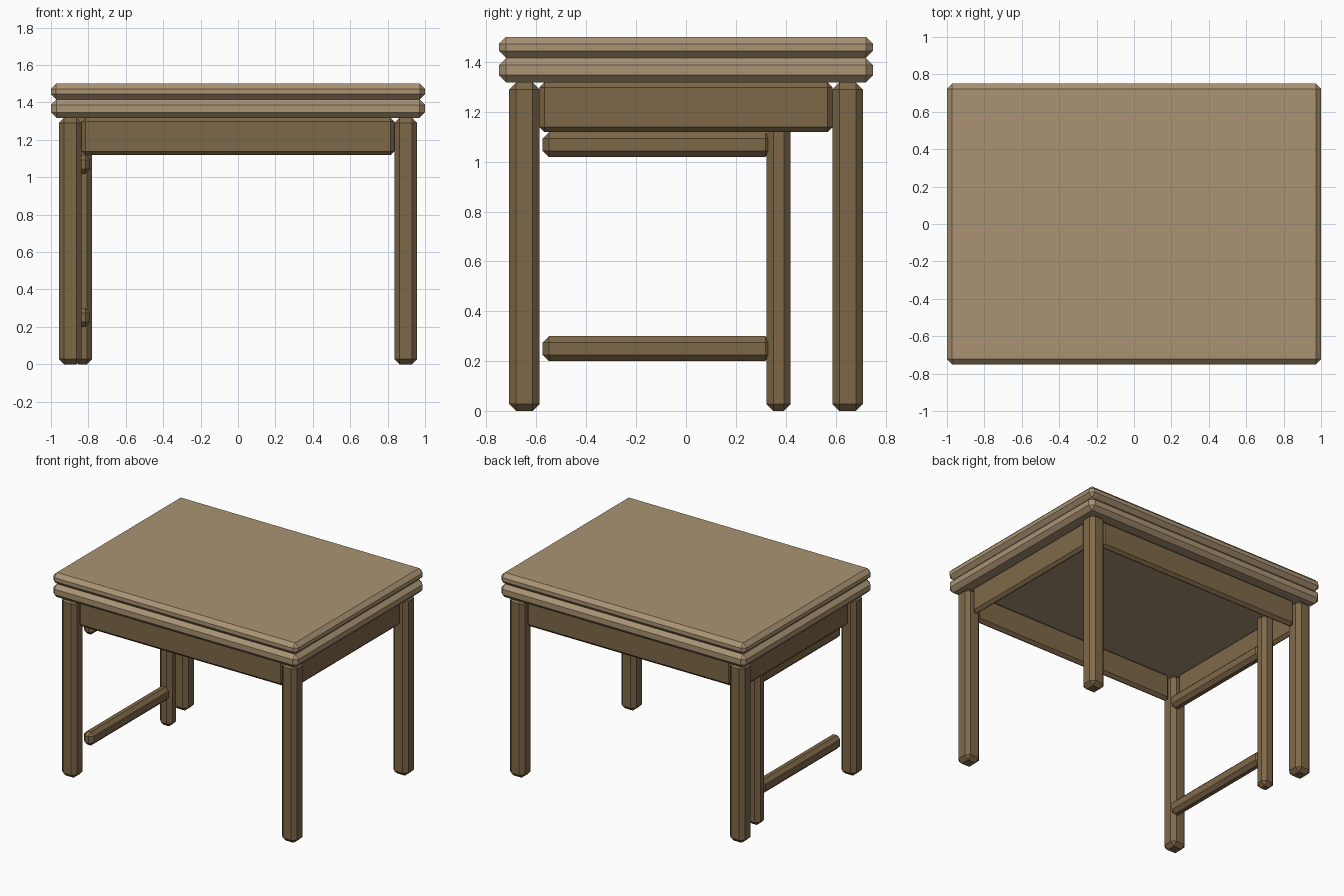
import bpy

if "Cube" in bpy.data.objects:
    bpy.data.objects.remove(bpy.data.objects["Cube"])


def material(name, rgb):
    m = bpy.data.materials.new(name)
    m.diffuse_color = (*rgb, 1)
    m.use_nodes = True
    m.node_tree.nodes["Principled BSDF"].inputs["Base Color"].default_value = m.diffuse_color
    return m


TOP = material("light wood", (0.40, 0.29, 0.17))
FRAME = material("dark wood", (0.212, 0.138, 0.066))


def beam(name, x, y, z, mat, chamfer):
    """Chamfered box given by its (low, high) extents on each axis."""
    bpy.ops.mesh.primitive_cube_add(size=1)
    ob = bpy.context.object
    ob.name = name
    spans = (x, y, z)
    ob.location = [(a + b) / 2 for a, b in spans]
    ob.scale = [b - a for a, b in spans]
    bpy.ops.object.transform_apply(location=False, rotation=False, scale=True)
    bev = ob.modifiers.new("chamfer", "BEVEL")
    bev.width = chamfer
    bev.segments = 1
    ob.data.materials.append(mat)
    return ob


def around(c, half):
    return (c - half, c + half)


# Two stacked leaves of the folding top
beam("upper_leaf", (-1, 1), (-0.75, 0.75), (1.416, 1.5), TOP, 0.028)
beam("lower_leaf", (-1, 1), (-0.75, 0.75), (1.318, 1.416), TOP, 0.029)

# Corner legs and the aprons between them
LX, LY = 0.897, 0.648
for sx, xname in ((-1, "left"), (1, "right")):
    for sy, yname in ((-1, "front"), (1, "back")):
        beam(f"{yname}_{xname}_leg", around(sx * LX, 0.061), around(sy * LY, 0.061),
             (0, 1.318), FRAME, 0.028)
    beam(f"{xname}_apron", around(sx * LX, 0.023), (-0.587, 0.587),
         (1.118, 1.318), FRAME, 0.02)
for sy, yname in ((-1, "front"), (1, "back")):
    beam(f"{yname}_apron", (-0.836, 0.836), around(sy * LY, 0.023),
         (1.118, 1.318), FRAME, 0.02)

# Swing-out gate on the left side: one leg and two rails
beam("gate_leg", (-0.88, -0.78), (0.322, 0.42), (0, 1.318), FRAME, 0.028)
for name, z in (("gate_lower_rail", 0.2), ("gate_upper_rail", 1.018)):
    beam(name, (-0.87, -0.79), (-0.575, 0.343), (z, z + 0.1), FRAME, 0.025)
